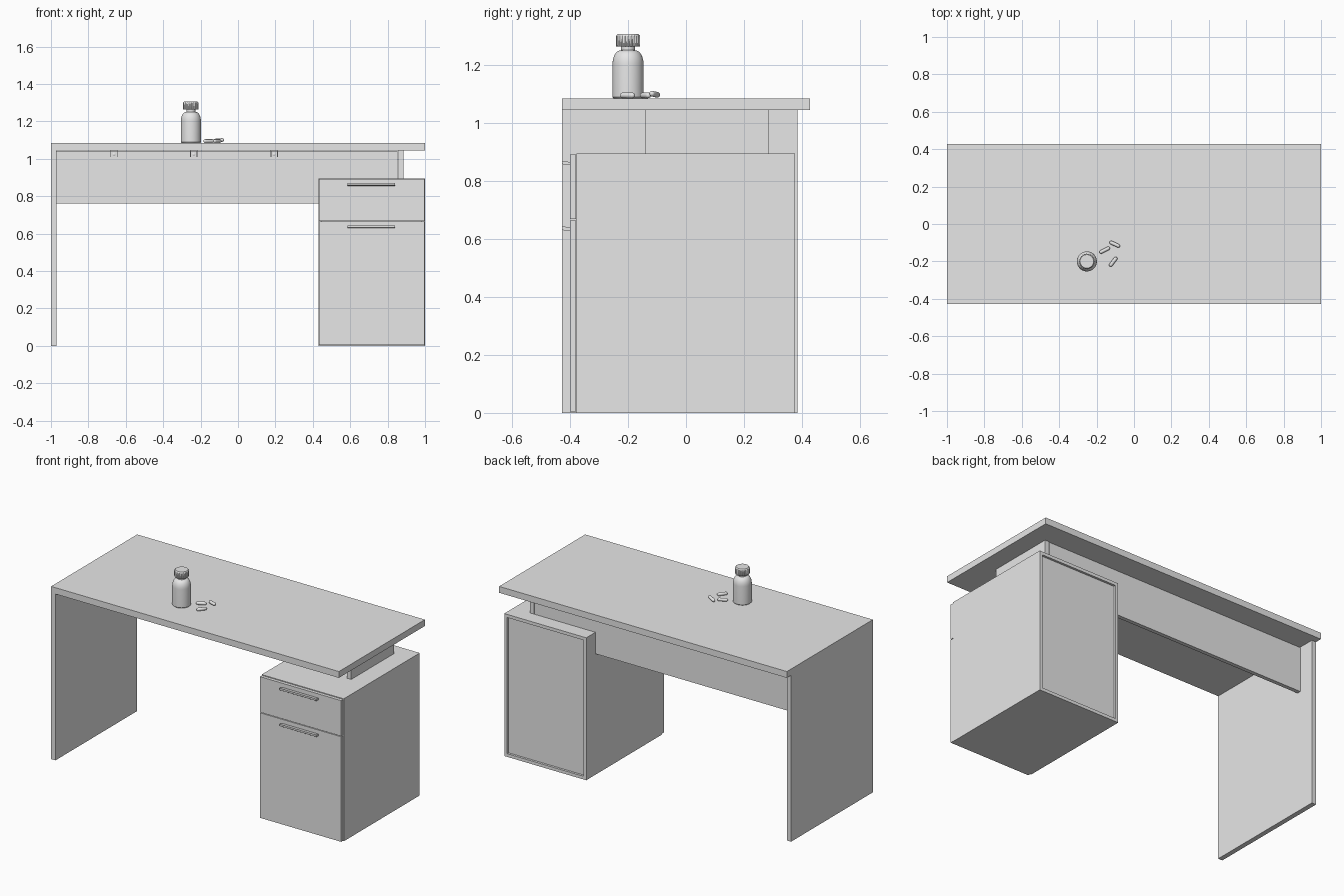
import bpy, bmesh, math
from mathutils import Matrix, Vector

if "Cube" in bpy.data.objects:
    bpy.data.objects.remove(bpy.data.objects["Cube"])

grey = bpy.data.materials.new("plain grey")
grey.diffuse_color = (0.8, 0.8, 0.8, 1)
grey.use_nodes = True
grey.node_tree.nodes["Principled BSDF"].inputs["Base Color"].default_value = grey.diffuse_color


def finish(name, bm, smooth=False):
    bmesh.ops.recalc_face_normals(bm, faces=bm.faces)
    me = bpy.data.meshes.new(name)
    bm.to_mesh(me)
    bm.free()
    me.materials.append(grey)
    if smooth:
        me.shade_smooth()
        me.set_sharp_from_angle(angle=math.radians(35))
    ob = bpy.data.objects.new(name, me)
    bpy.context.collection.objects.link(ob)
    return ob


def add_box(bm, x0, x1, y0, y1, z0, z1):
    m = Matrix.Translation(((x0 + x1) / 2, (y0 + y1) / 2, (z0 + z1) / 2))
    bmesh.ops.create_cube(bm, size=1, matrix=m @ Matrix.Diagonal((x1 - x0, y1 - y0, z1 - z0, 1)))


def boxes(name, *dims):
    bm = bmesh.new()
    for d in dims:
        add_box(bm, *d)
    return finish(name, bm)


def prism(name, pts, offset):
    """Extrude a flat outline of 3D points along an offset."""
    bm = bmesh.new()
    f = bm.faces.new([bm.verts.new(p) for p in pts])
    r = bmesh.ops.extrude_face_region(bm, geom=[f], use_keep_orig=True)
    bmesh.ops.translate(bm, vec=Vector(offset),
                        verts=[v for v in r["geom"] if isinstance(v, bmesh.types.BMVert)])
    return finish(name, bm)


def lathe(name, profile, n, rib=0.0):
    """Stack rings of (radius, z, ribbed) and cap both ends."""
    bm = bmesh.new()
    rings = []
    for r, z, ribbed in profile:
        ring = []
        for i in range(n):
            rr = r - (rib if ribbed and i % 4 >= 2 else 0)
            a = 2 * math.pi * i / n
            ring.append(bm.verts.new((rr * math.cos(a), rr * math.sin(a), z)))
        rings.append(ring)
    for a, b in zip(rings, rings[1:]):
        for i in range(n):
            j = (i + 1) % n
            bm.faces.new((a[i], a[j], b[j], b[i]))
    bm.faces.new(rings[0])
    bm.faces.new(rings[-1])
    return finish(name, bm, True)


# Desk top, left side panel and spacer above the cabinet
boxes("desk_top", (-1, 1, -0.427, 0.427, 1.045, 1.085))
boxes("left_side_panel", (-1, -0.97, -0.427, 0.385, 0, 1.045))
boxes("cabinet_spacer", (0.857, 0.885, -0.14, 0.285, 0.895, 1.045))

# Modesty panel, notched around the cabinet
outline = [(-0.97, 0.76), (0.43, 0.76), (0.43, 0.895), (0.853, 0.895), (0.853, 1.042), (-0.97, 1.042)]
prism("modesty_panel", [(x, 0.26, z) for x, z in outline], (0, 0.025, 0))

# Angle brackets joining the modesty panel to the top
for k, x in enumerate((-0.663, -0.237, 0.193)):
    boxes(f"bracket_{k + 1}",
          (x - 0.02, x + 0.02, 0.255, 0.26, 1.005, 1.045),
          (x - 0.02, x + 0.02, 0.22, 0.26, 1.04, 1.045),
          (x - 0.02, x - 0.015, 0.235, 0.26, 1.01, 1.045),
          (x + 0.015, x + 0.02, 0.235, 0.26, 1.01, 1.045))
    screw = lathe(f"bracket_screw_{k + 1}", [(0.009, 0, 0), (0.009, 0.003, 0), (0.005, 0.005, 0)], 12)
    screw.matrix_world = Matrix.Translation((x, 0.255, 1.024)) @ Matrix.Rotation(math.pi / 2, 4, 'X')

# Cabinet carcass
Y0, Y1 = -0.378, 0.376
boxes("cabinet_bottom", (0.43, 1, Y0, Y1, 0, 0.02))
boxes("cabinet_top", (0.43, 1, Y0, Y1, 0.875, 0.895))
boxes("cabinet_sides", (0.43, 0.45, Y0, Y1, 0.02, 0.875), (0.98, 1, Y0, Y1, 0.02, 0.875))
boxes("cabinet_back", (0.45, 0.98, 0.352, 0.362, 0.02, 0.875))

# Drawer fronts with tapered pulls
for name, z0, z1, hz in (("upper", 0.668, 0.891, 0.862), ("lower", 0.004, 0.664, 0.636)):
    boxes(name + "_drawer_front", (0.433, 0.997, -0.4, -0.38, z0, z1))
    prof = [(-0.4, hz - 0.007), (-0.421, hz - 0.007), (-0.427, hz - 0.003),
            (-0.427, hz + 0.008), (-0.4, hz + 0.003)]
    prism(name + "_drawer_handle", [(0.585, y, z) for y, z in prof], (0.255, 0, 0))

# Pill bottle with rounded shoulder
body = [(0.050, 0, 0), (0.0535, 0.004, 0), (0.0535, 0.118, 0)]
for i in range(1, 9):
    a = math.radians(i * 11.25)
    body.append((0.0265 + 0.027 * math.cos(a), 0.118 + 0.047 * math.sin(a), 0))
body += [(0.024, 0.166, 0), (0.024, 0.182, 0)]
bottle = lathe("bottle", body, 48)
bottle.location = (-0.252, -0.2, 1.085)

# Ribbed cap
cap = lathe("bottle_cap", [(0.0385, 0.178, 0), (0.042, 0.18, 1), (0.042, 0.215, 1),
                           (0.0385, 0.218, 0), (0.036, 0.221, 0)], 96, 0.003)
cap.location = bottle.location

# Capsules lying beside the bottle
R, H = 0.0098, 0.021
arc = [math.radians(a) for a in (5, 25, 45, 65, 90)]
cap_profile = ([(R * math.sin(a), -H - R * math.cos(a), 0) for a in arc]
               + [(R * math.sin(a), H + R * math.cos(a), 0) for a in reversed(arc)])
for k, (x, y, z, turn, tilt) in enumerate(((-0.157, -0.14, 1.095, 27, 0),
                                           (-0.103, -0.108, 1.099, -25, 5),
                                           (-0.111, -0.202, 1.095, 53, 0))):
    pill = lathe(f"pill_{k + 1}", cap_profile, 20)
    pill.location = (x, y, z)
    pill.rotation_euler = (0, math.radians(90 - tilt), math.radians(turn))
